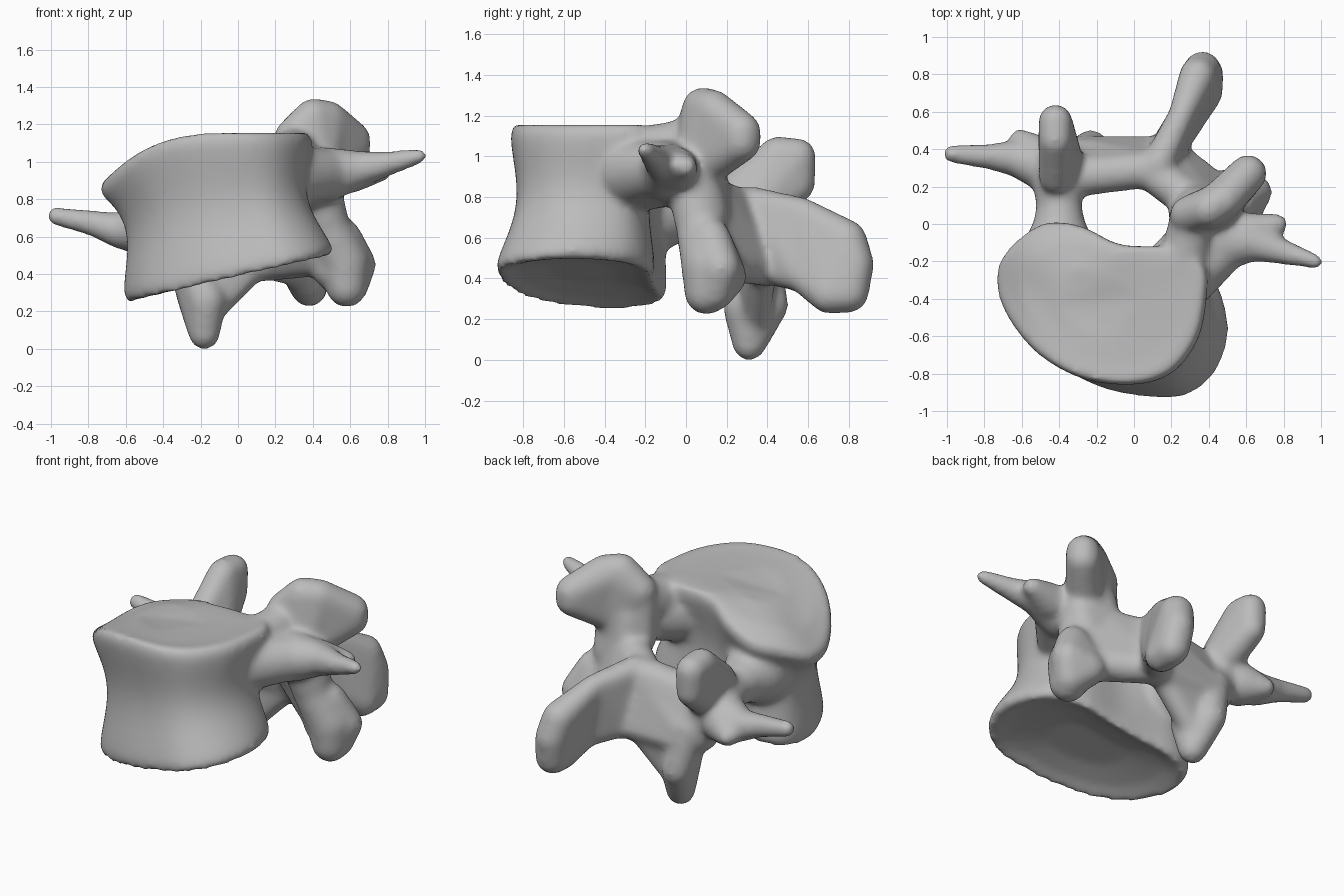
import bpy
import bmesh
import math
from mathutils import Matrix, Vector

cube = bpy.data.objects.get("Cube")
if cube:
    bpy.data.objects.remove(cube)

bone = bpy.data.materials.new("bone grey")
bone.use_nodes = True
bone.diffuse_color = (0.5, 0.5, 0.5, 1)
bone.node_tree.nodes["Principled BSDF"].inputs["Base Color"].default_value = (0.5, 0.5, 0.5, 1)

shell = bmesh.new()


def hull(*balls):
    """Add the convex skin stretched around balls given as (x, y, z, radius)."""
    part = bmesh.new()
    for x, y, z, radius in balls:
        bmesh.ops.create_icosphere(part, subdivisions=3, radius=radius,
                                   matrix=Matrix.Translation((x, y, z)))
    bmesh.ops.delete(part, geom=part.faces[:], context='FACES_ONLY')
    bmesh.ops.delete(part, geom=part.edges[:], context='EDGES_FACES')
    bmesh.ops.convex_hull(part, input=part.verts[:])
    loose = [v for v in part.verts if not v.link_faces]
    bmesh.ops.delete(part, geom=loose, context='VERTS')
    bmesh.ops.recalc_face_normals(part, faces=part.faces[:])
    mesh = bpy.data.meshes.new("part")
    part.to_mesh(mesh)
    part.free()
    shell.from_mesh(mesh)
    bpy.data.meshes.remove(mesh)


def limb(*balls):
    """Add a tapering limb through a chain of balls."""
    for first, second in zip(balls, balls[1:]):
        hull(first, second)


def smooth_loop(points, steps=5):
    """Closed spline through the outline points."""
    loop, n = [], len(points)
    for i in range(n):
        a, b, c, d = (Vector(points[(i + k) % n]) for k in (-1, 0, 1, 2))
        for s in range(steps):
            t = s / steps
            loop.append(b + (c - a) * t / 2 + (a - b * 2.5 + c * 2 - d / 2) * t * t
                        + (b * 1.5 - a / 2 - c * 1.5 + d / 2) * t ** 3)
    return loop


# Vertebral body: waisted loft between a kidney-shaped top and a tilted base
upper = smooth_loop([(-.75, -.25), (-.71, -.46), (-.53, -.69), (-.28, -.83), (0, -.86),
                     (.2, -.79), (.33, -.62), (.38, -.42), (.38, -.22), (.2, -.12),
                     (-.08, -.1), (-.28, 0), (-.48, .02), (-.66, -.1)])
lower = smooth_loop([(-.6, -.3), (-.59, -.48), (-.47, -.71), (-.2, -.87), (.05, -.93),
                     (.28, -.93), (.45, -.8), (.52, -.57), (.44, -.3), (.25, -.17),
                     (0, -.15), (-.2, -.13), (-.4, -.1), (-.55, -.17)])


def body_ring(t, inset, dip=0):
    ring = []
    for top, base in zip(upper, lower):
        middle = Vector((-.18, -.42)).lerp(Vector((-.05, -.5)), 1 - t)
        x, y = middle + (base.lerp(top, t) - middle) * inset
        z_low = .38 + .23 * x + dip
        z_high = 1.16 - .7 * max(0, -x) ** 3 - 1.6 * max(0, y + .25) ** 2 - dip
        ring.append(shell.verts.new((x, y, z_low + (z_high - z_low) * t)))
    return ring


rings = [body_ring(0, .4, .06), body_ring(0, .75, .035), body_ring(0, .96)]
for step in range(1, 16):
    t = step / 16
    rings.append(body_ring(t, 1 - .14 * math.sin(math.pi * t) ** 1.8))
rings += [body_ring(1, .96), body_ring(1, .75, .015), body_ring(1, .4, .025)]
count = len(upper)
for low, high in zip(rings, rings[1:]):
    for i in range(count):
        j = (i + 1) % count
        shell.faces.new((low[i], low[j], high[j], high[i]))
shell.faces.new(rings[0][::-1])
shell.faces.new(rings[-1])

# Right pedicle, flaring into the body, and upper joint process
limb((-.4, -.16, .73, .2), (-.4, -.03, .73, .145), (-.4, .1, .72, .12), (-.41, .25, .7, .14))
hull((-.42, .25, .84, .09), (-.42, .55, 1.0, .09), (-.42, .45, 1.01, .09),
     (-.42, .55, .86, .085), (-.37, .3, .7, .11))

# Right transverse process with its small rear spur
limb((-.44, .29, .66, .14), (-.62, .35, .63, .1), (-.77, .36, .67, .07), (-.975, .375, .71, .05))
limb((-.5, .34, .62, .13), (-.61, .45, .59, .06))

# Right lower joint process, running up into the lamina as one sheet
limb((-.4, .27, .7, .13), (-.31, .32, .5, .13))
hull((-.29, .36, .52, .1), (-.23, .41, .27, .095), (-.17, .29, .26, .11), (-.18, .31, .08, .085))
hull((-.24, .37, .5, .09), (-.13, .34, .22, .075), (.06, .36, .42, .08), (-.1, .34, .6, .09))

# Laminae closing the canal behind
hull((-.34, .25, .67, .11), (-.25, .38, .45, .09), (.06, .29, .74, .1), (.13, .38, .45, .09))
hull((.1, .27, .74, .1), (.16, .4, .45, .09), (.34, .1, .8, .11), (.46, .14, .5, .11))
hull((.34, .08, .97, .11), (.46, .06, .9, .11), (.32, .13, .72, .11), (.45, .1, .72, .11))
hull((.28, .04, 1.1, .09), (.27, .06, .84, .09), (.42, .07, .9, .11), (.42, .06, 1.1, .09))

# Spinous process: thin web with a thicker rounded tip
root = (.13, .32, .77, .085), (.17, .4, .46, .09)
web = (.25, .57, .73, .07), (.31, .57, .41, .08)
tip = (.34, .79, .59, .1), (.365, .825, .47, .1), (.38, .8, .33, .1), (.38, .7, .32, .095)
hull(*root, *web)
hull(*web, *tip)

# Left pedicle, flaring into the body, and upper joint process
limb((.22, -.28, .92, .2), (.35, -.1, .92, .17), (.4, .06, .88, .14))
hull((.26, -.25, 1.0, .14), (.28, -.05, 1.02, .11), (.31, .03, 1.08, .11))
hull((.29, .05, 1.13, .1), (.4, .08, 1.24, .1), (.42, .07, .95, .13), (.48, .13, 1.23, .1))
hull((.4, .08, 1.24, .1), (.48, .13, 1.23, .1), (.61, .27, 1.12, .1),
     (.61, .27, 1.07, .1), (.44, .08, .95, .11))

# Left transverse process, webbed to the body, with its small rear spur
hull((.28, -.28, .92, .17), (.38, -.02, .92, .14), (.52, -.1, .94, .12))
limb((.46, -.1, .93, .15), (.64, -.1, .96, .1), (.8, -.15, .99, .068), (.97, -.2, 1.03, .042))
limb((.6, -.05, .94, .11), (.77, 0, .95, .055))

# Left lower joint process
limb((.42, .03, .87, .13), (.48, .07, .65, .12), (.57, .11, .46, .135), (.58, .1, .33, .11))
hull((.64, .17, .45, .1), (.56, .12, .6, .1), (.6, .14, .34, .1), (.5, .13, .43, .11),
     (.51, .2, .41, .1))

# Fuse every part into one smooth bone
mesh = bpy.data.meshes.new("vertebra")
shell.to_mesh(mesh)
shell.free()
mesh.materials.append(bone)
vertebra = bpy.data.objects.new("vertebra", mesh)
bpy.context.collection.objects.link(vertebra)

fuse = vertebra.modifiers.new("fuse", 'REMESH')
fuse.mode = 'VOXEL'
fuse.voxel_size = .018
fuse.use_smooth_shade = True
soften = vertebra.modifiers.new("soften", 'SMOOTH')
soften.factor = .5
soften.iterations = 18
